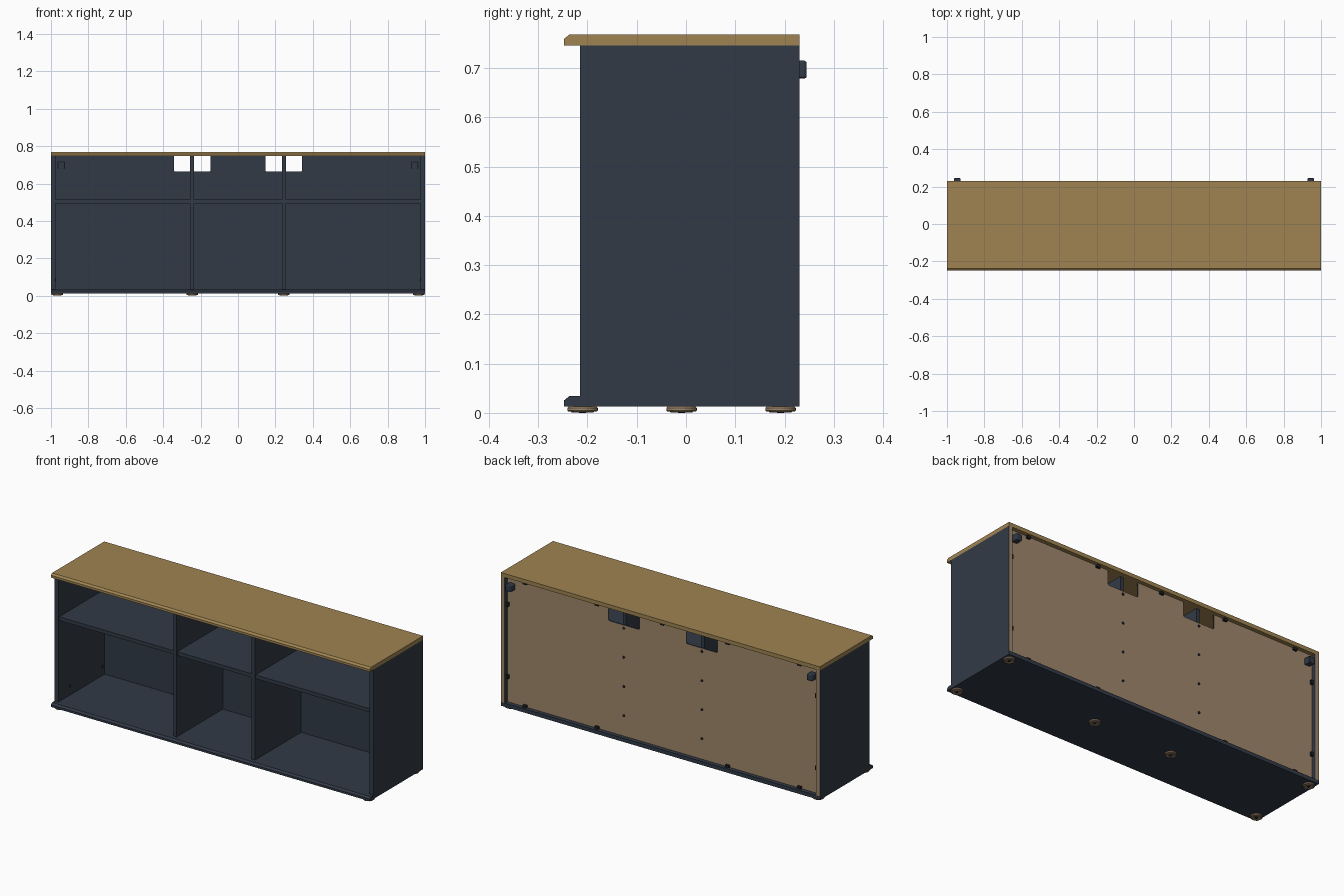
import bpy, bmesh, math
from mathutils import Matrix

old = bpy.data.objects.get("Cube")
if old:
    bpy.data.objects.remove(old, do_unlink=True)


def material(name, rgb):
    m = bpy.data.materials.new(name)
    m.use_nodes = True
    m.diffuse_color = (*rgb, 1)
    node = next(n for n in m.node_tree.nodes if n.type == 'BSDF_PRINCIPLED')
    node.inputs["Base Color"].default_value = (*rgb, 1)
    node.inputs["Roughness"].default_value = 0.6
    return m


WOOD = material("oak wood", (0.35, 0.23, 0.085))
NAVY = material("dark slate paint", (0.031, 0.042, 0.061))
BOARD = material("raw fibreboard", (0.35, 0.245, 0.148))
BLACK = material("black plastic", (0.012, 0.014, 0.018))


def finish(bm, name, mats, rear=False):
    """Turn a bmesh into an object; rear=True gives faces toward +y the second material."""
    bmesh.ops.recalc_face_normals(bm, faces=bm.faces)
    if rear:
        for f in bm.faces:
            f.material_index = 1 if f.normal.y > 0.9 else 0
    me = bpy.data.meshes.new(name)
    bm.to_mesh(me)
    bm.free()
    for m in mats:
        me.materials.append(m)
    ob = bpy.data.objects.new(name, me)
    bpy.context.collection.objects.link(ob)
    return ob


def box(name, x, y, z, mats, rear=False, bevel=0):
    bm = bmesh.new()
    bmesh.ops.create_cube(bm, size=1)
    for v in bm.verts:
        for i, (lo, hi) in enumerate((x, y, z)):
            v.co[i] = lo if v.co[i] < 0 else hi
    if bevel:
        bmesh.ops.bevel(bm, geom=bm.edges[:], offset=bevel, segments=3,
                        affect='EDGES', profile=0.5)
    return finish(bm, name, mats, rear)


def prism(name, points, move, mats, rear=False):
    """Extrude a closed outline of 3D points."""
    bm = bmesh.new()
    face = bm.faces.new([bm.verts.new(p) for p in points])
    out = bmesh.ops.extrude_face_region(bm, geom=[face])
    verts = [g for g in out["geom"] if isinstance(g, bmesh.types.BMVert)]
    bmesh.ops.translate(bm, verts=verts, vec=move)
    return finish(bm, name, mats, rear)


def disc(name, centre, radius, depth, axis, mat, sides=16):
    bm = bmesh.new()
    turn = {'x': Matrix.Rotation(math.pi / 2, 4, 'Y'),
            'y': Matrix.Rotation(math.pi / 2, 4, 'X'), 'z': Matrix()}[axis]
    bmesh.ops.create_cone(bm, cap_ends=True, segments=sides, radius1=radius,
                          radius2=radius, depth=depth,
                          matrix=Matrix.Translation(centre) @ turn)
    return finish(bm, name, [mat])


FRONT, BACK = -0.248, 0.23
FLOOR, TOP = 0.034, 0.746
PANEL = 0.207                      # rear surface of the recessed back panel


# Top and bottom boards with a chamfered upper front edge
def chamfered_board(name, low, high, mat):
    outline = [(FRONT, low), (BACK, low), (BACK, high),
               (FRONT + 0.011, high), (FRONT, high - 0.009)]
    prism(name, [(-1, y, z) for y, z in outline], (2, 0, 0), [mat])


chamfered_board("top_board", TOP, 0.768, WOOD)
chamfered_board("bottom_board", 0.013, FLOOR, NAVY)

# Side panels and dividers
for s, side in ((1, "left"), (-1, "right")):
    box(side + "_side_panel", sorted((s * 0.976, s)), (-0.215, BACK),
        (FLOOR, TOP), [NAVY, BOARD], rear=True)
    box(side + "_divider", sorted((s * 0.235, s * 0.256)), (-0.213, 0.2),
        (FLOOR, TOP), [NAVY])

# Shelves, one per bay
for name, x in (("right_shelf", (-0.976, -0.256)), ("middle_shelf", (-0.235, 0.235)),
                ("left_shelf", (0.256, 0.976))):
    box(name, x, (-0.208, 0.2), (0.494, 0.515), [NAVY])

# Back panel with two cable notches, painted on the inside only
half = [(0.976, FLOOR), (0.976, TOP), (0.342, TOP), (0.342, 0.669),
        (0.336, 0.663), (0.153, 0.663), (0.147, 0.669), (0.147, TOP)]
outline = half + [(-x, z) for x, z in reversed(half)]
prism("back_panel", [(x, 0.2, z) for x, z in outline], (0, PANEL - 0.2, 0),
      [NAVY, BOARD], rear=True)

# Nails into the dividers
for x in (-0.245, 0.245):
    for i in range(4):
        disc("back_nail", (x, PANEL + 0.002, 0.15 + i * 0.165), 0.007, 0.004, 'y', BLACK, 10)

# Clips round the edge of the back panel
for x in (-0.86, -0.41, 0.41, 0.86):
    box("bottom_clip", (x - 0.011, x + 0.011), (PANEL, PANEL + 0.012),
        (FLOOR, FLOOR + 0.014), [BLACK])
for x in (-0.86, -0.41, 0, 0.41, 0.86):
    box("top_clip", (x - 0.011, x + 0.011), (PANEL, PANEL + 0.012),
        (TOP - 0.014, TOP), [BLACK])
for s in (-1, 1):
    for z in (0.18, 0.59):
        box("side_clip", sorted((s * 0.962, s * 0.976)), (PANEL, PANEL + 0.012),
            (z - 0.011, z + 0.011), [BLACK])

    # Wall spacer that passes through the back panel
    box("wall_spacer", (s * 0.945 - 0.018, s * 0.945 + 0.018), (0.194, 0.245),
        (0.679, 0.715), [NAVY], bevel=0.005)

    # Fitting caps on the inner side faces
    for y in (-0.11, 0.18):
        disc("fitting_cap", (s * 0.975, y, 0.085), 0.007, 0.004, 'x', BLACK, 10)


# Round feet: turned profile with a recessed centre and a screw
def foot(x, y):
    profile = [(0.008, 0.013), (0.028, 0.013), (0.031, 0.01), (0.031, 0.005),
               (0.029, 0.003), (0.024, 0.003), (0.022, 0.001), (0.012, 0.001),
               (0.01, 0.006), (0, 0.006)]
    bm = bmesh.new()
    verts = [bm.verts.new((r, 0, z)) for r, z in profile]
    edges = [bm.edges.new(p) for p in zip(verts, verts[1:])]
    bmesh.ops.spin(bm, geom=verts + edges, cent=(0, 0, 0), axis=(0, 0, 1),
                   angle=2 * math.pi, steps=24)
    bmesh.ops.remove_doubles(bm, verts=bm.verts, dist=0.0001)
    bmesh.ops.translate(bm, verts=bm.verts, vec=(x, y, 0))
    ob = finish(bm, "foot", [BOARD])
    bpy.ops.object.select_all(action='DESELECT')
    ob.select_set(True)
    bpy.context.view_layer.objects.active = ob
    bpy.ops.object.shade_smooth_by_angle(angle=math.radians(30))
    disc("foot_screw", (x, y, 0.003), 0.007, 0.006, 'z', BLACK, 12)


for s in (-1, 1):
    foot(s * 0.966, -0.21)
    foot(s * 0.966, 0.192)
    foot(s * 0.245, -0.009)
